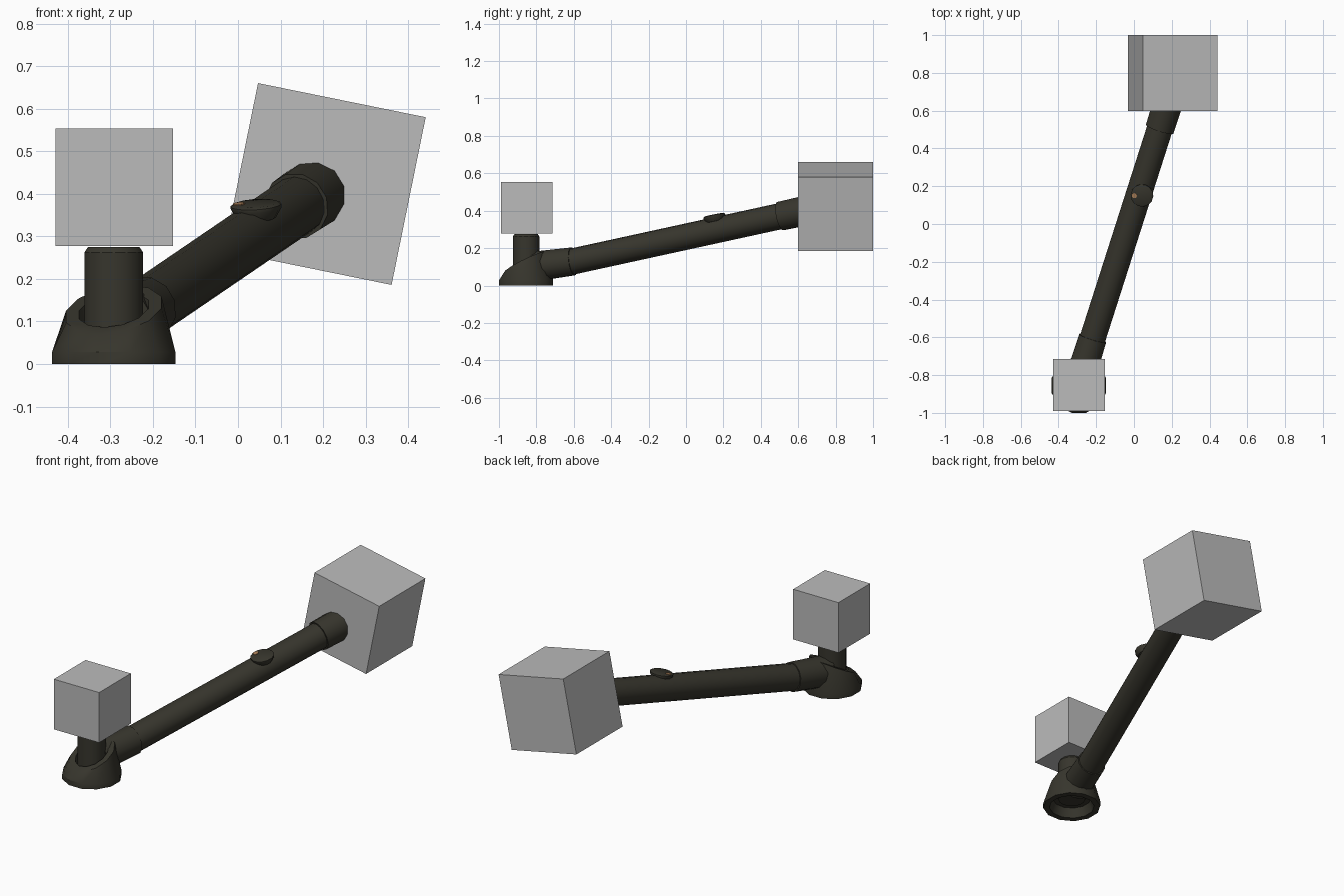
import bpy, bmesh, math
from mathutils import Vector, Matrix

if "Cube" in bpy.data.objects:
    bpy.data.objects.remove(bpy.data.objects["Cube"])


def material(name, rgb):
    m = bpy.data.materials.new(name)
    m.diffuse_color = (*rgb, 1)
    m.use_nodes = True
    m.node_tree.nodes["Principled BSDF"].inputs["Base Color"].default_value = m.diffuse_color
    return m


DARK = material("dark olive metal", (0.038, 0.036, 0.026))
GREY = material("block grey", (0.5, 0.5, 0.5))
TAN = material("tan", (0.42, 0.22, 0.10))


def loft(name, rings, mat, matrix=Matrix(), closed=False):
    """Join rings of points into a skin; cap the ends."""
    bm = bmesh.new()
    loops = [[bm.verts.new(p) for p in ring] for ring in rings]
    n = len(loops[0])
    for a, b in zip(loops, loops[1:]):
        for i in range(n):
            j = (i + 1) % n
            bm.faces.new((a[i], a[j], b[j], b[i]))
    bm.faces.new(loops[0][::-1])
    bm.faces.new(loops[-1])
    bmesh.ops.recalc_face_normals(bm, faces=bm.faces)
    mesh = bpy.data.meshes.new(name)
    bm.to_mesh(mesh)
    bm.free()
    mesh.materials.append(mat)
    ob = bpy.data.objects.new(name, mesh)
    ob.matrix_world = matrix
    bpy.context.collection.objects.link(ob)
    bpy.ops.object.select_all(action='DESELECT')
    ob.select_set(True)
    bpy.context.view_layer.objects.active = ob
    bpy.ops.object.shade_smooth_by_angle(angle=math.radians(32))
    return ob


def circle(r, z, n=12, sx=1.0):
    return [(sx * r * math.cos(2 * math.pi * (i + .5) / n),
             r * math.sin(2 * math.pi * (i + .5) / n), z) for i in range(n)]


def turned(name, start, direction, profile, mat, n=12, sx=1.0):
    """Lathe a (radius, distance) profile along a direction."""
    rot = Vector(direction).to_track_quat('Z', 'Y').to_matrix().to_4x4()
    return loft(name, [circle(r, z, n, sx) for r, z in profile], mat,
                Matrix.Translation(start) @ rot)


def block(name, centre, size, turn=0):
    h = size / 2
    square = [(-h, -h), (h, -h), (h, h), (-h, h)]
    m = Matrix.Translation(centre) @ Matrix.Rotation(turn, 4, 'Y')
    return loft(name, [[(x, y, z) for x, y in square] for z in (-h, h)], GREY, m)


def axis(y):
    """Point on the long tube's centre line."""
    return Vector((-0.025 + 0.32 * y, y, 0.261 + 0.218 * y))


def between(name, a, b, r0, r1, n=14):
    d = b - a
    return turned(name, a, d, [(r0, 0), (r1, d.length)], DARK, n)


BASE = Vector((-0.292, -0.855, 0))

# flared foot: hollow underneath, with a slanted rim rising toward the tube
rings = []
for r, z, slope in [(.10, .05, 0), (.118, 0, 0), (.150, 0, 0), (.150, .028, 0),
                    (.116, .128, .5), (.084, .128, .5), (.080, .06, 0)]:
    rings.append([(x, y, z + slope * (0.3 * x + 0.95 * y)) for x, y, _ in circle(r, 0)])
loft("foot", rings, DARK, Matrix.Translation(BASE))

# upright post with chamfered top
turned("post", BASE + Vector((0, 0, .045)), (0, 0, 1),
       [(.071, 0), (.071, .217), (.062, .23)], DARK, 14)

# long tube with a sleeve at each end
between("tube", axis(-0.66), axis(0.62), .070, .070)
between("lower_sleeve", Vector((-.283, -.81, .102)), axis(-0.605), .082, .077, 12)
between("upper_sleeve", axis(0.505), axis(0.63), .079, .081, 12)

# disc on top of the tube with a small tan spot
d = (axis(1) - axis(0)).normalized()
normal = (Vector((0, 0, 1)) - d * d.z).normalized()
disc = Vector((.043, .153, .362))
turned("disc", disc, normal, [(.045, -.02), (.060, .004), (.060, .012), (.052, .016)], DARK, 14)
spot = disc + Vector((-.040, 0, 0)) + normal * .0125
spot -= normal * normal.dot(Vector((-.040, 0, 0)))
turned("disc_spot", spot, normal, [(.014, 0), (.014, .006)], TAN, 10)

# grey blocks
block("small_block", (-.291, -.852, .415), .276)
block("large_block", (.204, .8, .423), .402, math.radians(11.5))
